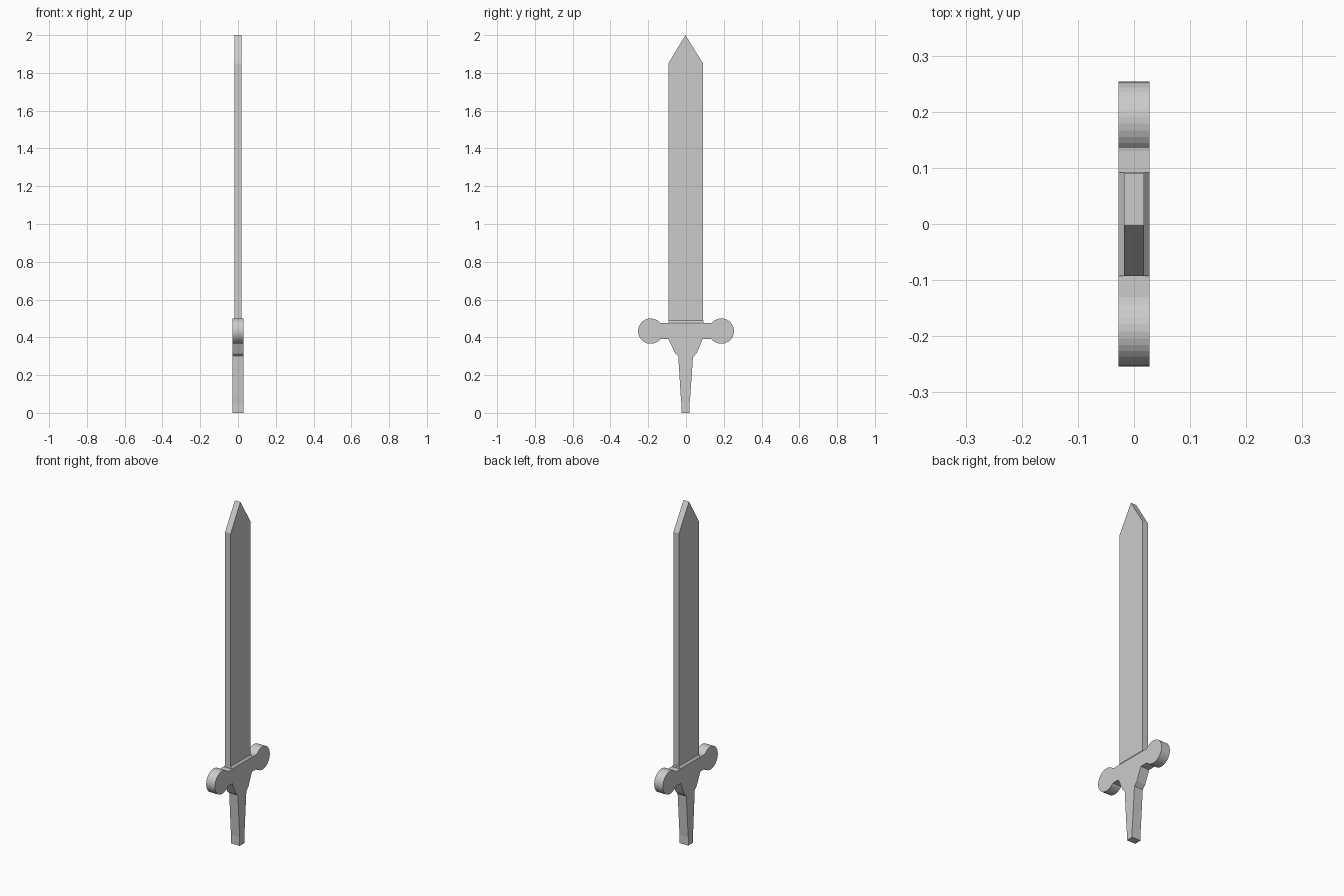
import bpy
import bmesh
from math import sin, cos, radians

if "Cube" in bpy.data.objects:
    bpy.data.objects.remove(bpy.data.objects["Cube"])


def loft(name, rings):
    """Solid through matching (x, [(y, z), ...]) outlines, capped at both ends."""
    bm = bmesh.new()
    loops = [[bm.verts.new((x, y, z)) for y, z in pts] for x, pts in rings]
    n = len(loops[0])
    for a, b in zip(loops, loops[1:]):
        for i in range(n):
            j = (i + 1) % n
            bm.faces.new((a[i], a[j], b[j], b[i]))
    bm.faces.new(loops[0])
    bm.faces.new(loops[-1])
    bmesh.ops.recalc_face_normals(bm, faces=bm.faces)
    mesh = bpy.data.meshes.new(name)
    bm.to_mesh(mesh)
    bm.free()
    obj = bpy.data.objects.new(name, mesh)
    bpy.context.collection.objects.link(obj)
    return obj


def slab(name, outline, half):
    return loft(name, [(-half, outline), (half, outline)])


def knob(side, steps=26):
    """Round guard end, listed from its top joint to its bottom joint."""
    pts = []
    for i in range(steps + 1):
        a = radians(140 - 280 * i / steps)
        pts.append((side * (0.187 + 0.067 * cos(a)), 0.433 + 0.067 * sin(a)))
    return pts


# Guard and grip share one continuous flat outline
right_grip = [(0.088, 0.39), (0.057, 0.317), (0.037, 0.295),
              (0.022, 0.08), (0.019, 0.05), (0.019, 0.0)]
left_grip = [(-0.024, 0.0), (-0.024, 0.05), (-0.027, 0.078),
             (-0.041, 0.302), (-0.057, 0.315), (-0.093, 0.39)]
outline = ([(-0.13, 0.475), (0.13, 0.475)] + knob(1)
           + right_grip + left_grip + knob(-1)[::-1])
slab("guard_and_grip", outline, 0.028)

# Blade with a pointed tip
slab("blade", [(-0.093, 0.44), (0.09, 0.44), (0.09, 1.85),
               (-0.003, 2.0), (-0.093, 1.85)], 0.018)

# Collar sloping from the guard up to the blade
collar = [(-0.093, 0.47), (0.092, 0.47), (0.092, 0.475), (-0.093, 0.475)]
raised = [(-0.093, 0.47), (0.092, 0.47), (0.092, 0.488), (-0.093, 0.488)]
loft("collar", [(-0.028, collar), (-0.018, raised), (0.018, raised), (0.028, collar)])
